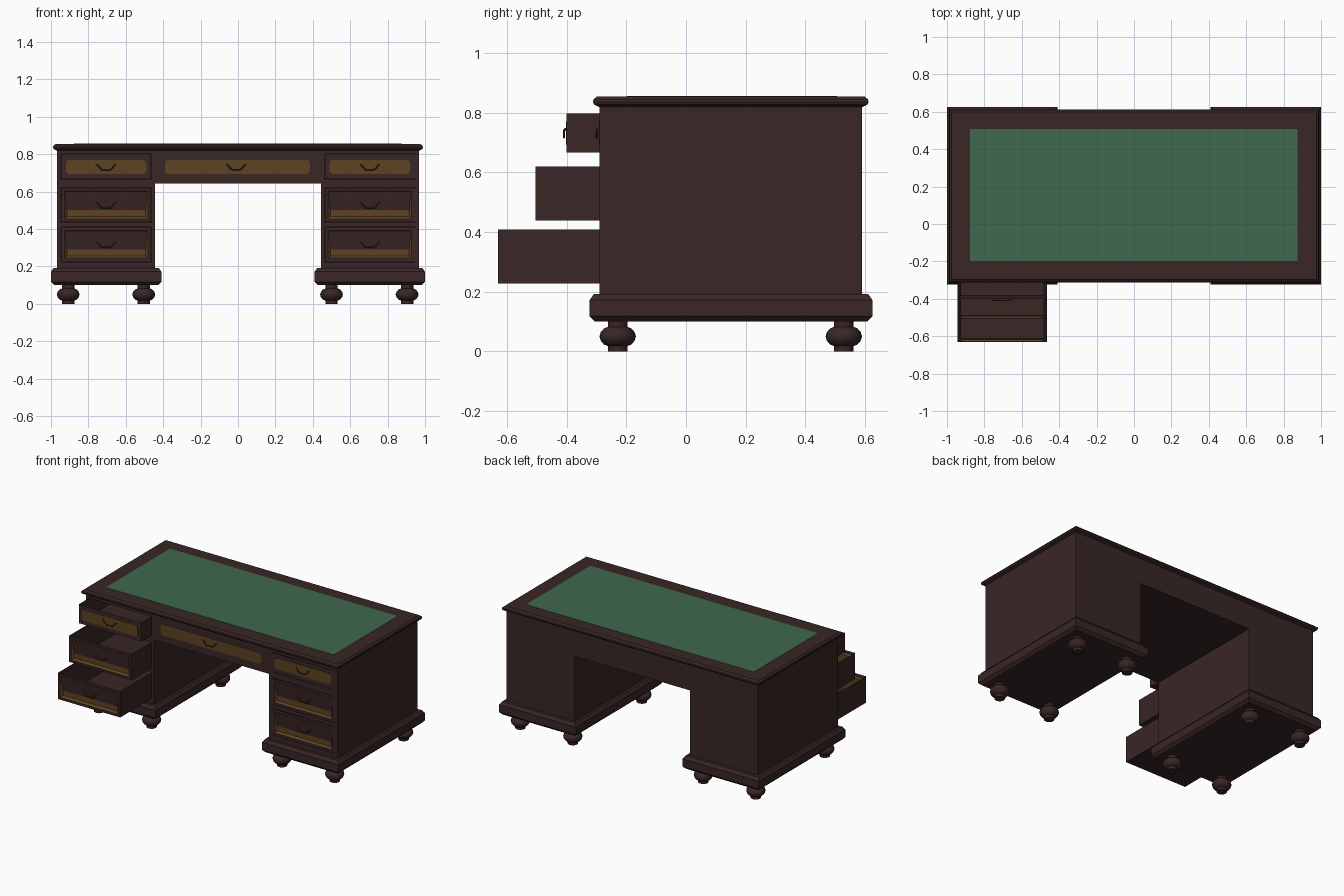
import bpy, bmesh, math

if "Cube" in bpy.data.objects:
    bpy.data.objects.remove(bpy.data.objects["Cube"])


def material(name, rgb):
    m = bpy.data.materials.new(name)
    m.diffuse_color = (*rgb, 1)
    m.use_nodes = True
    m.node_tree.nodes["Principled BSDF"].inputs["Base Color"].default_value = m.diffuse_color
    return m


WOOD = material("dark wood", (0.041, 0.019, 0.019))
GOLD = material("gilded panel", (0.110, 0.056, 0.016))
BRASS = material("dark brass", (0.050, 0.025, 0.010))
GREEN = material("green leather", (0.050, 0.140, 0.076))


def finish(name, bm, *mats):
    bmesh.ops.recalc_face_normals(bm, faces=bm.faces)
    me = bpy.data.meshes.new(name)
    bm.to_mesh(me)
    bm.free()
    for m in mats:
        me.materials.append(m)
    ob = bpy.data.objects.new(name, me)
    bpy.context.collection.objects.link(ob)
    return ob


def slab(name, x, y, rings, mat):
    """Stack of rectangles; rings = (inset, z), capped at both ends."""
    bm = bmesh.new()
    loops = []
    for d, z in rings:
        loops.append([bm.verts.new(p) for p in (
            (x[0] + d, y[0] + d, z), (x[1] - d, y[0] + d, z),
            (x[1] - d, y[1] - d, z), (x[0] + d, y[1] - d, z))])
    for a, b in zip(loops, loops[1:]):
        for i in range(4):
            j = (i + 1) % 4
            bm.faces.new((a[i], a[j], b[j], b[i]))
    bm.faces.new(loops[0][::-1])
    bm.faces.new(loops[-1])
    return finish(name, bm, mat)


def box(name, x, y, z, mat=WOOD):
    return slab(name, x, y, [(0, z[0]), (0, z[1])], mat)


def plate(name, x, z, y):
    """Thin gold panel with rounded corners, front at y."""
    bm = bmesh.new()
    r, pts = 0.02, []
    for k, (cx, cz) in enumerate(((x[1] - r, z[1] - r), (x[0] + r, z[1] - r),
                                  (x[0] + r, z[0] + r), (x[1] - r, z[0] + r))):
        for i in range(5):
            a = math.pi / 2 * (k + i / 4)
            pts.append((cx + r * math.cos(a), y, cz + r * math.sin(a)))
    f = bm.faces.new([bm.verts.new(p) for p in pts])
    ext = bmesh.ops.extrude_face_region(bm, geom=[f])["geom"]
    bmesh.ops.translate(bm, vec=(0, 0.004, 0),
                        verts=[v for v in ext if isinstance(v, bmesh.types.BMVert)])
    finish(name, bm, GOLD)


def handle(name, x, y, z):
    """Swan-neck pull."""
    half = [(0.052, 0.013), (0.042, 0.007), (0.034, -0.006), (0.022, -0.015)]
    pts = [(-a, b) for a, b in half] + half[::-1]
    cu = bpy.data.curves.new(name, 'CURVE')
    cu.dimensions = '3D'
    cu.bevel_depth = 0.004
    cu.bevel_resolution = 2
    cu.use_fill_caps = True
    s = cu.splines.new('POLY')
    s.points.add(len(pts) - 1)
    for p, (a, b) in zip(s.points, pts):
        p.co = (x + a, y - (0.002 if abs(a) > 0.05 else 0.006), z + b, 1)
    cu.materials.append(BRASS)
    ob = bpy.data.objects.new(name, cu)
    bpy.context.collection.objects.link(ob)
    bpy.ops.object.select_all(action='DESELECT')
    ob.select_set(True)
    bpy.context.view_layer.objects.active = ob
    bpy.ops.object.convert(target='MESH')


FRONT, BACK = -0.29, 0.59


def drawer(name, x, z, y, recessed):
    """Open tray, with a sunk gold panel or a flush gold plate in front."""
    ob = box(name, x, (y, y + 0.80), z)
    me = ob.data
    me.materials.append(GOLD)
    bm = bmesh.new()
    bm.from_mesh(me)
    bm.faces.ensure_lookup_table()
    top = max(bm.faces, key=lambda f: f.normal.z)
    front = min(bm.faces, key=lambda f: f.normal.y)
    bmesh.ops.inset_region(bm, faces=[top], thickness=0.024)
    bmesh.ops.translate(bm, verts=top.verts, vec=(0, 0, -(z[1] - z[0] - 0.015)))
    if recessed:
        bmesh.ops.inset_region(bm, faces=[front], thickness=0.024)
        rim = bmesh.ops.inset_region(bm, faces=[front], thickness=0.018)["faces"]
        bmesh.ops.translate(bm, verts=front.verts, vec=(0, 0.012, 0))
        for f in rim + [front]:
            f.material_index = 1
    bm.to_mesh(me)
    bm.free()
    cx, cz = sum(x) / 2, sum(z) / 2
    if recessed:
        handle(name + "_handle", cx, y + 0.010, cz)
    else:
        plate(name + "_panel", (x[0] + 0.025, x[1] - 0.025), (0.694, 0.77), y - 0.002)
        handle(name + "_handle", cx, y - 0.003, cz)


# drawer rows: name, z range, how far the left one is pulled out, sunk panel
ROWS = [("top", (0.667, 0.798), 0.11, False),
        ("middle", (0.438, 0.62), 0.215, True),
        ("bottom", (0.227, 0.409), 0.34, True)]

# pedestals with drawer openings, plinths and drawers
for side, s in (("left", -1), ("right", 1)):
    span = lambda a, b: tuple(sorted((s * a, s * b)))
    ped = box(side + "_pedestal", span(0.443, 0.967), (FRONT, BACK), (0.185, 0.825))
    for row, z, pull, sunk in ROWS:
        cut = box(f"{side}_{row}_cutter", span(0.463, 0.947), (FRONT - 0.1, 0.54),
                  (z[0] - 0.002, z[1] + 0.002))
        mod = ped.modifiers.new(row, 'BOOLEAN')
        mod.object = cut
        mod.operation = 'DIFFERENCE'
        mod.solver = 'EXACT'
        bpy.context.view_layer.objects.active = ped
        bpy.ops.object.modifier_apply(modifier=mod.name)
        bpy.data.objects.remove(cut)
        drawer(f"{side}_{row}_drawer", span(0.465, 0.945), z,
               FRONT - (pull if s < 0 else 0), sunk)
    slab(side + "_plinth", span(0.41, 1.0), (-0.323, 0.625),
         [(0.018, 0.10), (0, 0.118), (0, 0.172), (0.014, 0.192)], WOOD)

# middle section over the knee hole
box("knee_apron", (-0.443, 0.443), (FRONT, BACK), (0.643, 0.825))
plate("centre_panel", (-0.39, 0.385), (0.694, 0.77), FRONT - 0.002)
handle("centre_handle", -0.01, FRONT - 0.003, 0.733)

# desk top with moulded edge and writing surface
slab("desk_top", (-0.989, 0.989), (-0.312, 0.612),
     [(0.018, 0.82), (0.004, 0.827), (0, 0.836), (0.002, 0.845), (0.014, 0.855)], WOOD)
box("leather_inset", (-0.878, 0.875), (-0.197, 0.507), (0.852, 0.8565), GREEN)

# turned bun feet
PROFILE = [(0, 0), (0.033, 0), (0.033, 0.018), (0.046, 0.023), (0.057, 0.036),
           (0.061, 0.05), (0.057, 0.064), (0.046, 0.077), (0.033, 0.082), (0.033, 0.102)]
for fx in (-0.908, -0.504, 0.5, 0.904):
    for fy in (-0.229, 0.529):
        bm = bmesh.new()
        vs = [bm.verts.new((r, 0, z)) for r, z in PROFILE]
        es = [bm.edges.new(p) for p in zip(vs, vs[1:])]
        bmesh.ops.spin(bm, geom=vs + es, axis=(0, 0, 1), cent=(0, 0, 0),
                       steps=24, angle=math.tau)
        bmesh.ops.remove_doubles(bm, verts=bm.verts, dist=0.0005)
        foot = finish("bun_foot", bm, WOOD)
        foot.location = (fx, fy, 0)
        bpy.ops.object.select_all(action='DESELECT')
        foot.select_set(True)
        bpy.context.view_layer.objects.active = foot
        bpy.ops.object.shade_smooth_by_angle(angle=math.radians(35))
